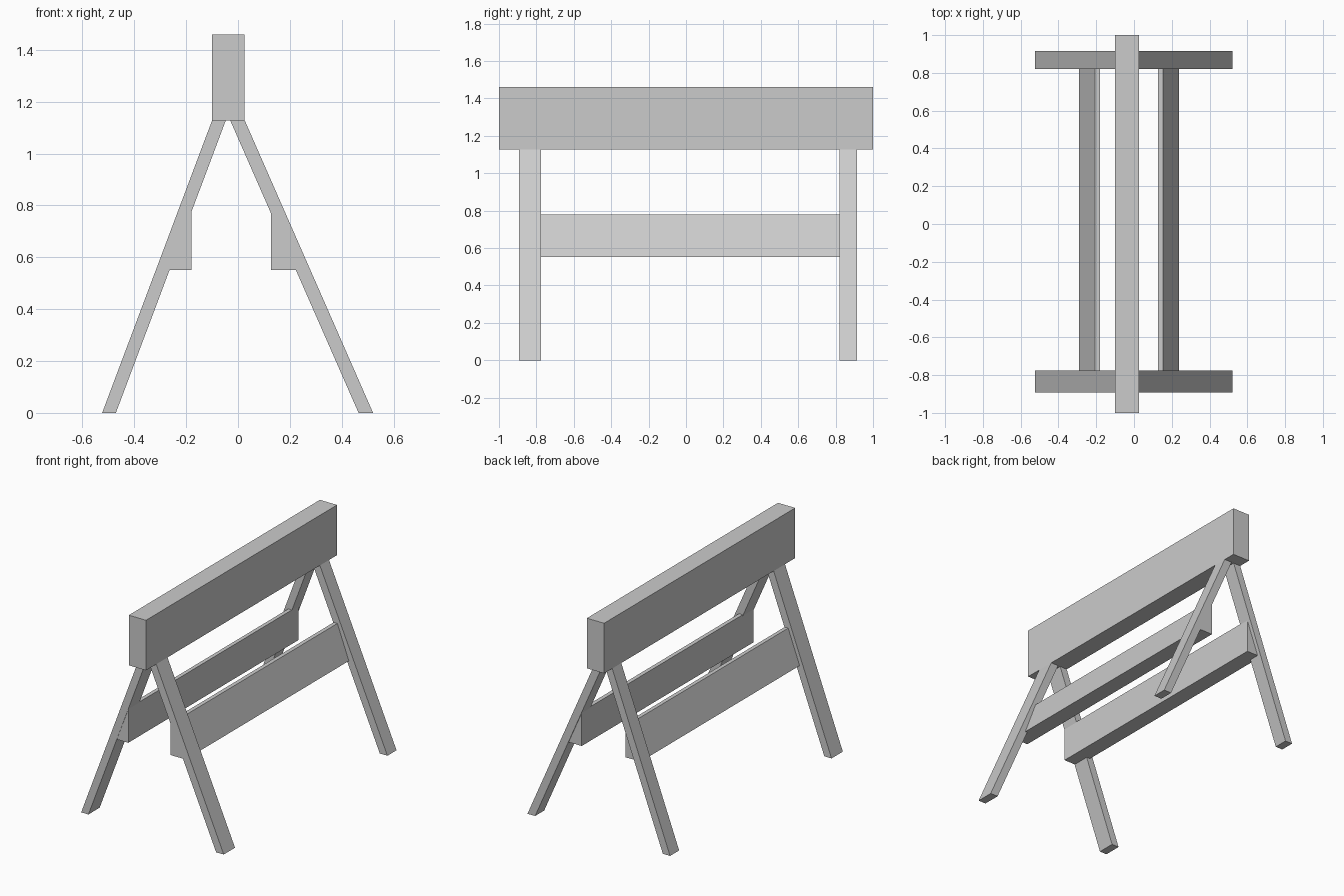
import bpy, bmesh

if "Cube" in bpy.data.objects:
    bpy.data.objects.remove(bpy.data.objects["Cube"])


def extrude_profile(name, profile, y0, y1):
    """Extrude an (x, z) profile along y into a solid board."""
    bm = bmesh.new()
    face = bm.faces.new([bm.verts.new((x, y0, z)) for x, z in profile])
    new = bmesh.ops.extrude_face_region(bm, geom=[face])["geom"]
    verts = [v for v in new if isinstance(v, bmesh.types.BMVert)]
    bmesh.ops.translate(bm, verts=verts, vec=(0, y1 - y0, 0))
    bmesh.ops.recalc_face_normals(bm, faces=bm.faces)
    mesh = bpy.data.meshes.new(name)
    bm.to_mesh(mesh)
    bm.free()
    obj = bpy.data.objects.new(name, mesh)
    bpy.context.collection.objects.link(obj)
    return obj


BEAM_BOTTOM, BEAM_TOP = 1.128, 1.46

# Top beam
extrude_profile("top_beam", [(-0.1, BEAM_BOTTOM), (0.026, BEAM_BOTTOM),
                             (0.026, BEAM_TOP), (-0.1, BEAM_TOP)], -1, 1)

# Splayed legs, a pair at each end
leg_profiles = {
    "left": [(-0.524, 0), (-0.471, 0), (-0.047, BEAM_BOTTOM), (-0.1, BEAM_BOTTOM)],
    "right": [(0.465, 0), (0.521, 0), (0.026, BEAM_BOTTOM), (-0.03, BEAM_BOTTOM)],
}
for end, y0, y1 in (("front", -0.893, -0.775), ("back", 0.82, 0.915)):
    for side, profile in leg_profiles.items():
        extrude_profile(f"{end}_{side}_leg", profile, y0, y1)

# Side braces: upright inside, sloped outside, let into the legs
extrude_profile("left_brace", [(-0.29, 0.552), (-0.18, 0.552),
                               (-0.18, 0.778), (-0.206, 0.778)], -0.891, 0.89)
extrude_profile("right_brace", [(0.127, 0.552), (0.238, 0.552),
                                (0.154, 0.778), (0.127, 0.778)], -0.888, 0.91)
